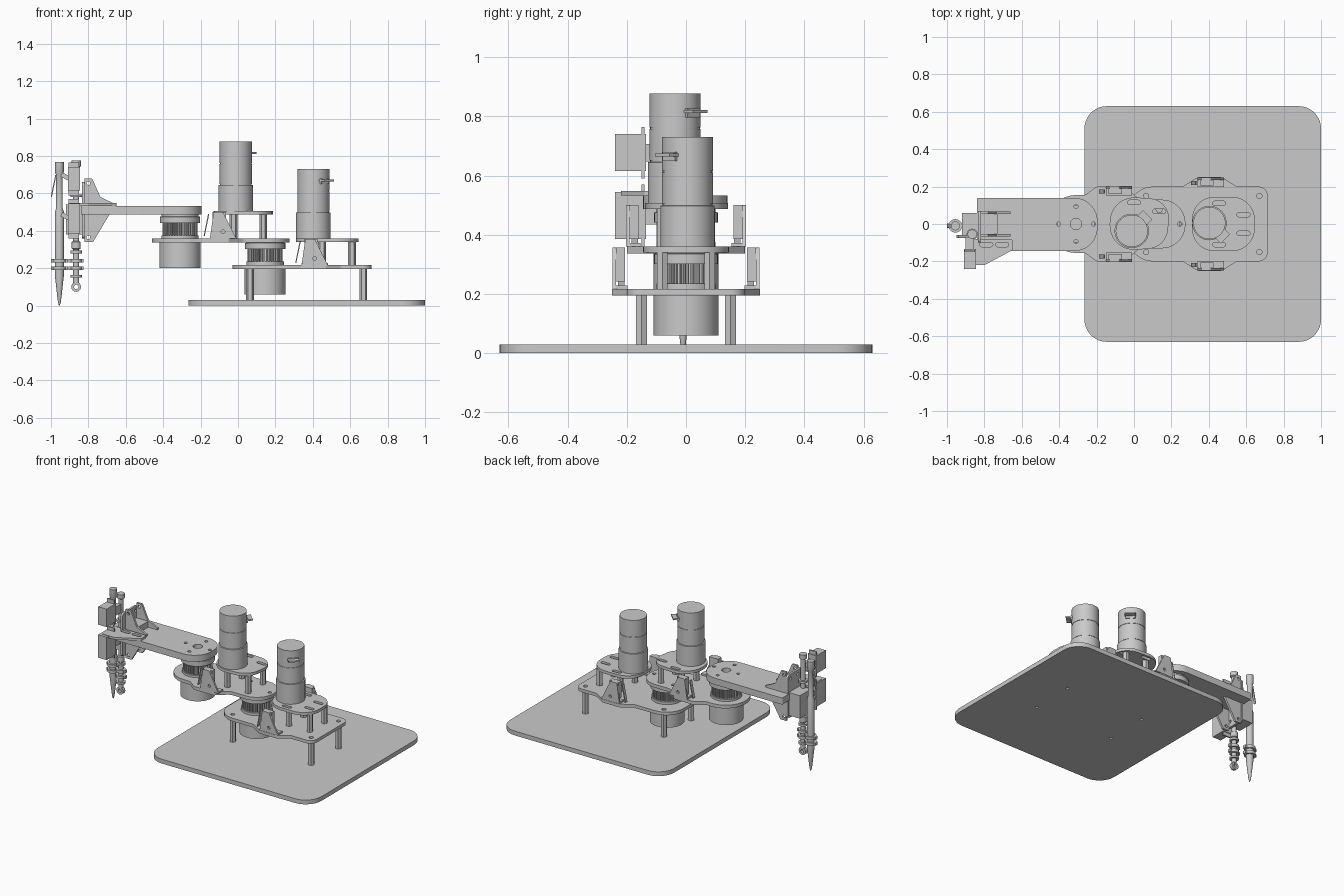
import bpy, bmesh, math
from mathutils import Vector, Matrix

cube = bpy.data.objects.get("Cube")
if cube:
    bpy.data.objects.remove(cube)

SHADE = (0.59, 0.59, 0.59, 1)
grey = bpy.data.materials.new("plain_grey")
grey.use_nodes = True
grey.diffuse_color = SHADE
grey.node_tree.nodes["Principled BSDF"].inputs["Base Color"].default_value = SHADE


def finish(name, bm, matrix=None):
    """Turn a bmesh into a shaded, coloured object."""
    if matrix:
        bmesh.ops.transform(bm, matrix=matrix, verts=bm.verts)
    bmesh.ops.remove_doubles(bm, verts=bm.verts, dist=1e-5)
    bmesh.ops.recalc_face_normals(bm, faces=bm.faces)
    me = bpy.data.meshes.new(name)
    bm.to_mesh(me)
    bm.free()
    me.materials.append(grey)
    for p in me.polygons:
        p.use_smooth = True
        p.material_index = 0
    me.set_sharp_from_angle(angle=math.radians(32))
    ob = bpy.data.objects.new(name, me)
    bpy.context.collection.objects.link(ob)


def box(name, x, y, z, turn=None):
    """Box from (low, high) ranges, optionally turned about its centre."""
    bm = bmesh.new()
    bmesh.ops.create_cube(bm, size=1)
    size = Matrix.Diagonal((x[1] - x[0], y[1] - y[0], z[1] - z[0], 1))
    mid = Matrix.Translation((sum(x) / 2, sum(y) / 2, sum(z) / 2))
    finish(name, bm, mid @ (turn or Matrix()) @ size)


def lathe(name, x, y, profile, sides=40):
    """Stacked rings of (radius, height) about a vertical axis."""
    bm = bmesh.new()
    rings = [[bm.verts.new((*p, z)) for p in circle(x, y, r, sides)] for r, z in profile]
    for a, b in zip(rings, rings[1:]):
        for i in range(sides):
            j = (i + 1) % sides
            bm.faces.new((a[i], a[j], b[j], b[i]))
    bm.faces.new(rings[0])
    bm.faces.new(rings[-1])
    finish(name, bm)


def rounded(corners):
    """Polygon from (x, y, radius) corners with arcs at the radii."""
    out = []
    for i, (x, y, r) in enumerate(corners):
        p = Vector((x, y))
        if r <= 0:
            out.append(p)
            continue
        a = (Vector(corners[i - 1][:2]) - p).normalized()
        b = (Vector(corners[(i + 1) % len(corners)][:2]) - p).normalized()
        half = a.angle(b) / 2
        c = p + (a + b).normalized() * r / math.sin(half)
        s = (p + a * r / math.tan(half) - c).normalized()
        e = (p + b * r / math.tan(half) - c).normalized()
        out += [c + s.slerp(e, k / 9).normalized() * r for k in range(10)]
    return out


def rect(x, y, r):
    return [(x[0], y[0], r), (x[1], y[0], r), (x[1], y[1], r), (x[0], y[1], r)]


def mirrored(half):
    return half + [(x, -y, r) for x, y, r in reversed(half)]


def circle(x, y, r, n=20):
    return [(x + r * math.cos(math.tau * i / n), y + r * math.sin(math.tau * i / n)) for i in range(n)]


def plate(name, outline, low, high, holes=(), axis="z"):
    """Extruded flat outline with holes; axis is the thickness direction."""
    cu = bpy.data.curves.new(name, "CURVE")
    cu.dimensions, cu.fill_mode, cu.extrude = "2D", "BOTH", (high - low) / 2
    for loop in [outline, *holes]:
        sp = cu.splines.new("POLY")
        sp.points.add(len(loop) - 1)
        for pt, co in zip(sp.points, loop):
            pt.co = (co[0], co[1], 0, 1)
        sp.use_cyclic_u = True
    tmp = bpy.data.objects.new(name + "_outline", cu)
    bpy.context.collection.objects.link(tmp)
    deps = bpy.context.evaluated_depsgraph_get()
    me = bpy.data.meshes.new_from_object(tmp.evaluated_get(deps))
    bm = bmesh.new()
    bm.from_mesh(me)
    bpy.data.objects.remove(tmp)
    bpy.data.curves.remove(cu)
    bpy.data.meshes.remove(me)
    mid = (low + high) / 2
    for v in bm.verts:
        u, w, t = v.co
        v.co = {"z": (u, w, t + mid), "y": (u, t + mid, w), "x": (t + mid, u, w)}[axis]
    finish(name, bm)


def motor(name, x, y, z, angle):
    lathe(name + "_gearhead", x, y, [(.092, z), (.092, z + .138), (.084, z + .139), (.084, z + .144)])
    lathe(name + "_can", x, y, [(.086, z + .144), (.086, z + .25), (.084, z + .251), (.084, z + .255),
                                (.086, z + .256), (.086, z + .37)])
    turn = Matrix.Rotation(angle, 4, "Z")
    for tag, dist, long, wide, h, thick in [("board", .085, .07, .07, .31, .01),
                                            ("socket", .08, .02, .06, .305, .03)]:
        cx, cy = x + dist * math.cos(angle), y + dist * math.sin(angle)
        box(name + "_" + tag, (cx - long / 2, cx + long / 2), (cy - wide / 2, cy + wide / 2),
            (z + h - thick / 2, z + h + thick / 2), turn)


def joint(name, x, z):
    """Drum under the plate, toothed pulley and cap above it."""
    lathe(name + "_drum", x, 0, [(.11, z - .157), (.11, z - .017)])
    lathe(name + "_flange", x, 0, [(.1, z), (.1, z + .018)])
    teeth = [(x + r * math.cos(a), r * math.sin(a)) for k in range(36)
             for r, a in [(s, math.tau * (k + f) / 36) for s, f in ((.082, 0), (.082, .45), (.094, .55), (.094, .9))]]
    plate(name + "_pulley", teeth, z + .018, z + .085)
    lathe(name + "_cap", x, 0, [(.108, z + .085), (.108, z + .118), (.1, z + .12), (.1, z + .13)])


def limit_switch(name, x, y, z):
    """Triangular bracket with a switch body and a slanted lever."""
    for side, s in (("right", -1), ("left", 1)):
        n = f"{side}_{name}"
        span = lambda a, b: tuple(sorted((s * (y + a), s * (y + b))))
        lo, hi = span(-.012, 0)
        tri = rounded([(x - .065, z, 0), (x + .075, z, 0), (x + .005, z + .14, .01), (x - .045, z + .14, .01)])
        plate(n + "_bracket", tri, lo, hi, [circle(x + .005, z + .035, .01)], "y")
        box(n + "_foot", (x - .065, x + .075), span(-.05, -.012), (z, z + .012))
        box(n + "_body", (x - .05, x + .02), span(-.042, -.012), (z + .025, z + .14))
        box(n + "_lever", (x - .087, x - .081), span(-.04, -.018), (z + .01, z + .13),
            Matrix.Rotation(.2, 4, "Y"))


def posts(name, spots, low, high):
    for i, (x, y) in enumerate(spots):
        lathe(f"{name}_{i + 1}", x, y, [(.021, low), (.021, high)], 6)


def slot(x, y):
    return rounded(rect((x - .035, x + .035), (y - .012, y + .012), .0119))


# Base and lower deck
feet = [(x, y) for x in (.065, .67) for y in (-.15, .15)]
plate("base_plate", rounded(rect((-.265, 1), (-.63, .63), .12)), 0, .03,
      [circle(x, y, .009) for x, y in feet])
posts("deck_post", feet, .03, .195)
deck = mirrored([(-.03, .2, .13), (.26, .2, .03), (.34, .25, .02), (.47, .25, .02), (.55, .2, .03), (.715, .2, .05)])
plate("lower_deck", rounded(deck), .195, .217, [circle(x, y, .014) for x, y in feet])
limit_switch("base_switch", .405, .248, .217)
joint("shoulder", .145, .217)

# First motor on its raised mount
posts("shoulder_mount_post", [(x, y) for x in (.45, .61) for y in (-.08, .08)], .217, .34)
plate("shoulder_mount", rounded(rect((.31, .645), (-.145, .145), .12)), .34, .36,
      [slot(x, y) for x, y in ((.455, .11), (.455, -.11), (.585, .05), (.585, -.05))])
motor("shoulder_motor", .403, .005, .36, -math.pi / 4)

# Upper arm with its joint and second motor
arm = mirrored([(-.46, .155, .15), (-.26, .155, .03), (-.2, .2, .02), (-.05, .2, .02), (.03, .13, .05), (.275, .13, .125)])
plate("upper_arm", rounded(arm), .337, .36, [circle(.245, 0, .012), circle(.05, .07, .012)])
limit_switch("arm_switch", -.085, .203, .36)
joint("elbow", -.31, .357)
posts("elbow_mount_post", [(x, y) for x in (-.025, .135) for y in (-.08, .08)], .36, .487)
plate("elbow_mount", rounded([(-.14, -.15, .13), (.17, -.125, .11), (.2, .13, .11), (-.12, .15, .13)]),
      .487, .507, [slot(0, .115), slot(.135, .068)])
motor("elbow_motor", -.012, -.037, .507, math.pi / 4)

# Forearm
plate("forearm", rounded([(-.84, -.145, 0), (-.195, -.145, .125), (-.195, .14, .125), (-.84, .14, .01)]), .487, .533,
      [circle(-.31, 0, .03)] + [circle(-.31 + dx, dy, .011) for dx, dy in
                                ((-.093, 0), (.093, 0), (0, .093), (0, -.093))])

# Tool bracket at the end of the forearm
plate("tool_shelf", rounded([(-.9, -.22, .01), (-.8, -.22, .02), (-.65, -.14, .01), (-.65, -.08, .01), (-.9, -.08, .01)]),
      .533, .548, [slot(-.79, -.11), slot(-.705, -.11)])
gusset = [(-.82, .34), (-.775, .34), (-.66, .533), (-.66, .545), (-.735, .58), (-.78, .68), (-.82, .68)]
for i, y in enumerate((-.06, .06)):
    plate(f"gusset_{i + 1}", gusset, y - .007, y + .007,
          [circle(-.8, .655, .01), circle(-.8, .365, .01)], "y")
plate("tool_back_plate", rounded(rect((-.1, .07), (.36, .66), .02)), -.835, -.82,
      [circle(y, z, .01) for y in (-.04, .04) for z in (.4, .63)], "x")
box("gusset_bridge", (-.82, -.73), (-.06, .06), (.533, .575))

# Servos with their ears and horns
for tag, z0, z1 in (("upper", .615, .74), ("lower", .385, .545)):
    zm = (z0 + z1) / 2
    box(tag + "_servo", (-.91, -.845), (-.24, -.135), (z0, z1))
    box(tag + "_servo_ears", (-.905, -.85), (-.15, -.14), (z0 - .025, z1 + .025))
    box(tag + "_servo_shaft", (-.9, -.855), (-.135, -.07), (zm - .03, zm + .03))
    box(tag + "_servo_horn", (-.95, -.85), (-.075, -.06), (zm - .012, zm + .012),
        Matrix.Rotation(.5, 4, "Y"))
box("tool_guide", (-.92, -.835), (-.065, .06), (.38, .54))

# Pen with clip, and push rod with eye
px, py, rx, ry = -.955, -.01, -.865, -.055
lathe("pen", px, py, [(.002, 0), (.008, .02), (.024, .16), (.024, .5), (.018, .52), (.018, .7), (.024, .715), (.024, .768)], 24)
box("pen_clip", (px - .034, px - .028), (py - .008, py + .008), (.58, .7), Matrix.Rotation(.2, 4, "Y"))
lathe("push_rod", rx, ry, [(.016, .12), (.016, .3), (.024, .305), (.024, .34), (.016, .345), (.016, .74), (.025, .745), (.025, .775)], 20)
plate("rod_eye", circle(rx, .1, .026, 24), ry - .012, ry + .012, [circle(rx, .1, .012)], "y")
for i, z in enumerate((.19, .23)):
    lathe(f"pen_clamp_{i + 1}", px, py, [(.036, z), (.036, z + .02)], 24)
    box(f"pen_clamp_ears_{i + 1}", (-1, -.91), (py - .012, py + .012), (z, z + .02))
    lathe(f"rod_clamp_{i + 1}", rx, ry, [(.03, z), (.03, z + .02)], 24)
    box(f"rod_clamp_ears_{i + 1}", (-.905, -.825), (ry - .01, ry + .01), (z, z + .02))
for i, z in enumerate((.15, .28, .58)):
    lathe(f"rod_collar_{i + 1}", rx, ry, [(.03, z), (.03, z + .014)], 20)
